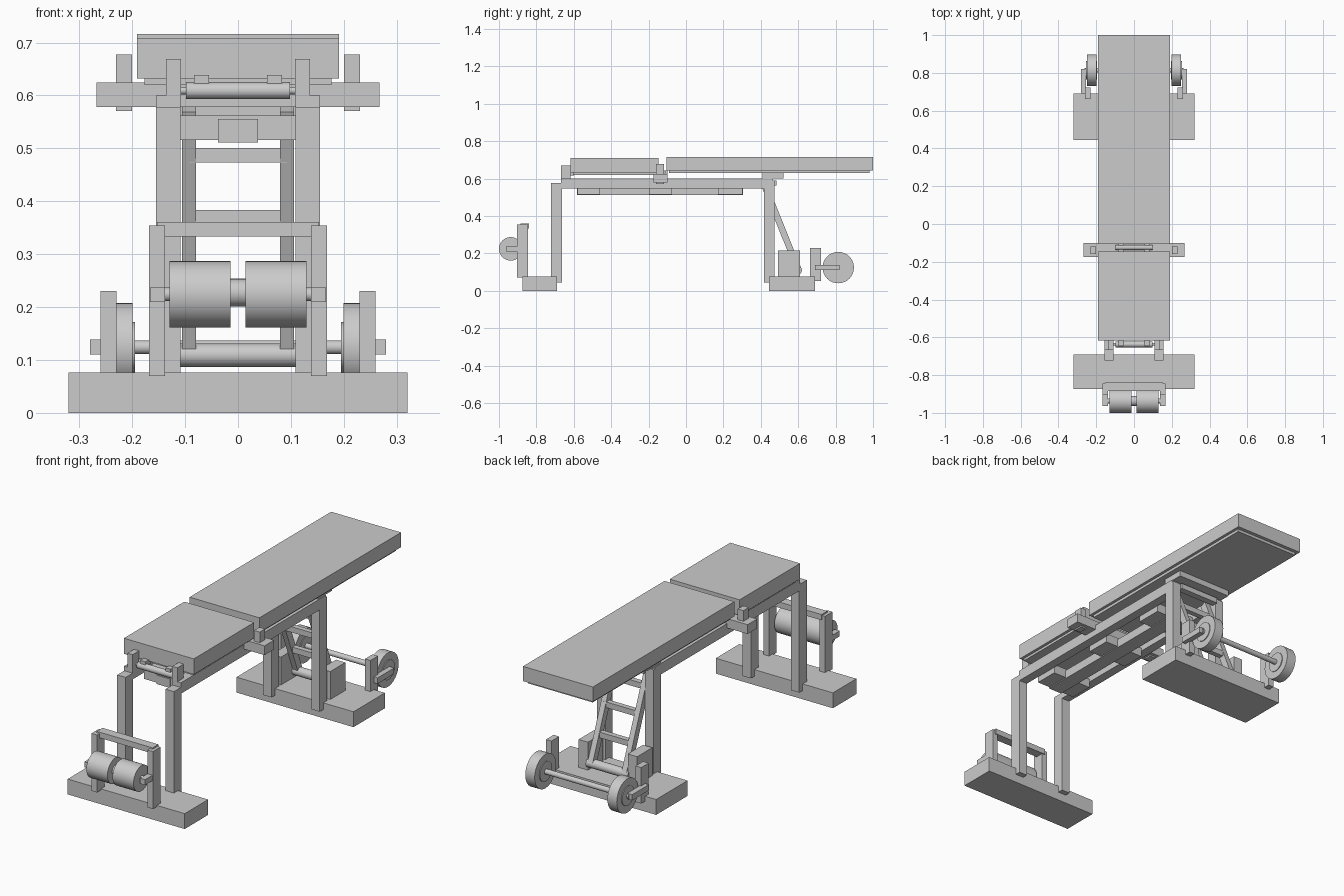
import bpy, bmesh, math
from mathutils import Matrix, Vector

if "Cube" in bpy.data.objects:
    bpy.data.objects.remove(bpy.data.objects["Cube"])


def finish(name, bm, smooth=False):
    me = bpy.data.meshes.new(name)
    bm.to_mesh(me)
    bm.free()
    ob = bpy.data.objects.new(name, me)
    bpy.context.collection.objects.link(ob)
    if smooth:
        bpy.ops.object.select_all(action='DESELECT')
        ob.select_set(True)
        bpy.context.view_layer.objects.active = ob
        bpy.ops.object.shade_smooth_by_angle(angle=math.radians(35))
    return ob


def box(name, x, y, z):
    """Box from (min, max) ranges."""
    bm = bmesh.new()
    c = [(a + b) / 2 for a, b in (x, y, z)]
    s = [b - a for a, b in (x, y, z)]
    bmesh.ops.create_cube(bm, size=1, matrix=Matrix.Translation(c) @ Matrix.Diagonal((*s, 1)))
    return finish(name, bm)


def pair(name, x, y, z):
    """Two boxes mirrored across x = 0."""
    box(name + "_right", x, y, z)
    box(name + "_left", (-x[1], -x[0]), y, z)


def rod(name, x, y, z, r, sides=32):
    """Cylinder along x."""
    bm = bmesh.new()
    m = Matrix.Translation(((x[0] + x[1]) / 2, y, z)) @ Matrix.Rotation(math.pi / 2, 4, 'Y')
    bmesh.ops.create_cone(bm, cap_ends=True, segments=sides, radius1=r, radius2=r,
                          depth=x[1] - x[0], matrix=m)
    return finish(name, bm, True)


def rod_pair(name, x, y, z, r):
    rod(name + "_right", x, y, z, r)
    rod(name + "_left", (-x[1], -x[0]), y, z, r)


def across(h):
    return (-h, h)


# Feet, legs and rails
box("front_foot", across(.32), (-.873, -.69), (0, .076))
box("rear_foot", across(.32), (.445, .69), (0, .076))
pair("front_leg", (.109, .155), (-.722, -.663), (.043, .577))
pair("rear_leg", (.109, .155), (.417, .474), (.043, .59))
pair("rail", (.109, .155), (-.668, .465), (.546, .6))

# Cross plates and spine below the rails
for i, y in enumerate(((-.58, -.46), (-.198, -.075), (.171, .303))):
    box(f"cross_plate_{i}", across(.109), y, (.516, .562))
box("spine", across(.038), (-.584, .306), (.511, .555))

# Pads with backing boards
box("seat_pad", across(.191), (-.618, -.146), (.632, .709))
box("seat_board", across(.177), (-.605, -.16), (.62, .632))
box("back_pad", across(.191), (-.105, 1.0), (.643, .716))
box("back_board", across(.177), (-.09, .982), (.629, .643))
box("back_support", across(.15), (.41, .52), (.6, .629))
box("rear_crossbar", across(.11), (.452, .485), (.562, .589))

# Seat front hinge
pair("hinge_bracket", (.108, .136), (-.668, -.618), (.595, .669))
rod("hinge_rod", across(.098), -.637, .609, .016)
rod("hinge_pin", across(.115), -.637, .609, .007)
pair("hinge_tab", (.055, .083), (-.645, -.6), (.615, .639))

# Middle pivot between the pads
box("pivot_bar", across(.267), (-.174, -.1), (.578, .624))
pair("pivot_post", (.2, .231), (-.16, -.118), (.571, .677))
rod("pivot_rod", across(.098), -.124, .632, .014)
pair("pivot_tab", (.055, .083), (-.15, -.1), (.62, .642))

# Slanted ladder brace at the rear
top, bottom = Vector((0, .415, .575)), Vector((0, .603, .108))
d = bottom - top
for side in (-1, 1):
    bm = bmesh.new()
    mid = (top + bottom) / 2 + Vector((side * .0925, 0, 0))
    bmesh.ops.create_cube(bm, size=1, matrix=Matrix.Translation(mid)
                          @ Matrix.Rotation(math.atan2(-d.y, d.z) , 4, 'X')
                          @ Matrix.Diagonal((.027, .034, d.length, 1)))
    finish(f"brace_side_{side}", bm)
for i, z in enumerate((.487, .369, .24)):
    y = top.y + d.y * (top.z - z) / (top.z - bottom.z)
    box(f"brace_rung_{i}", across(.093), (y - .013, y + .013), (z - .014, z + .014))
rod("brace_foot_rod", across(.115), .598, .109, .022)
pair("brace_block", (.109, .16), (.492, .61), (.07, .214))

# Transport wheels
pair("wheel_bracket", (.23, .26), (.663, .722), (.052, .23))
pair("wheel_arm", (.253, .28), (.69, .82), (.11, .139))
rod("wheel_axle", across(.262), .814, .124, .013)
rod_pair("wheel", (.199, .25), .814, .124, .084)
rod_pair("wheel_hub", (.195, .254), .814, .124, .048)

# Front roller frame
pair("roller_post", (.138, .168), (-.904, -.845), (.07, .354))
box("roller_crossbar", across(.153), (-.885, -.84), (.333, .361))
pair("roller_arm", (.138, .166), (-.963, -.9), (.21, .237))
rod_pair("foam_roller", (.014, .129), -.937, .224, .063)
rod("roller_core", across(.1), -.937, .227, .026)
rod("roller_axle", across(.145), -.937, .224, .013)
